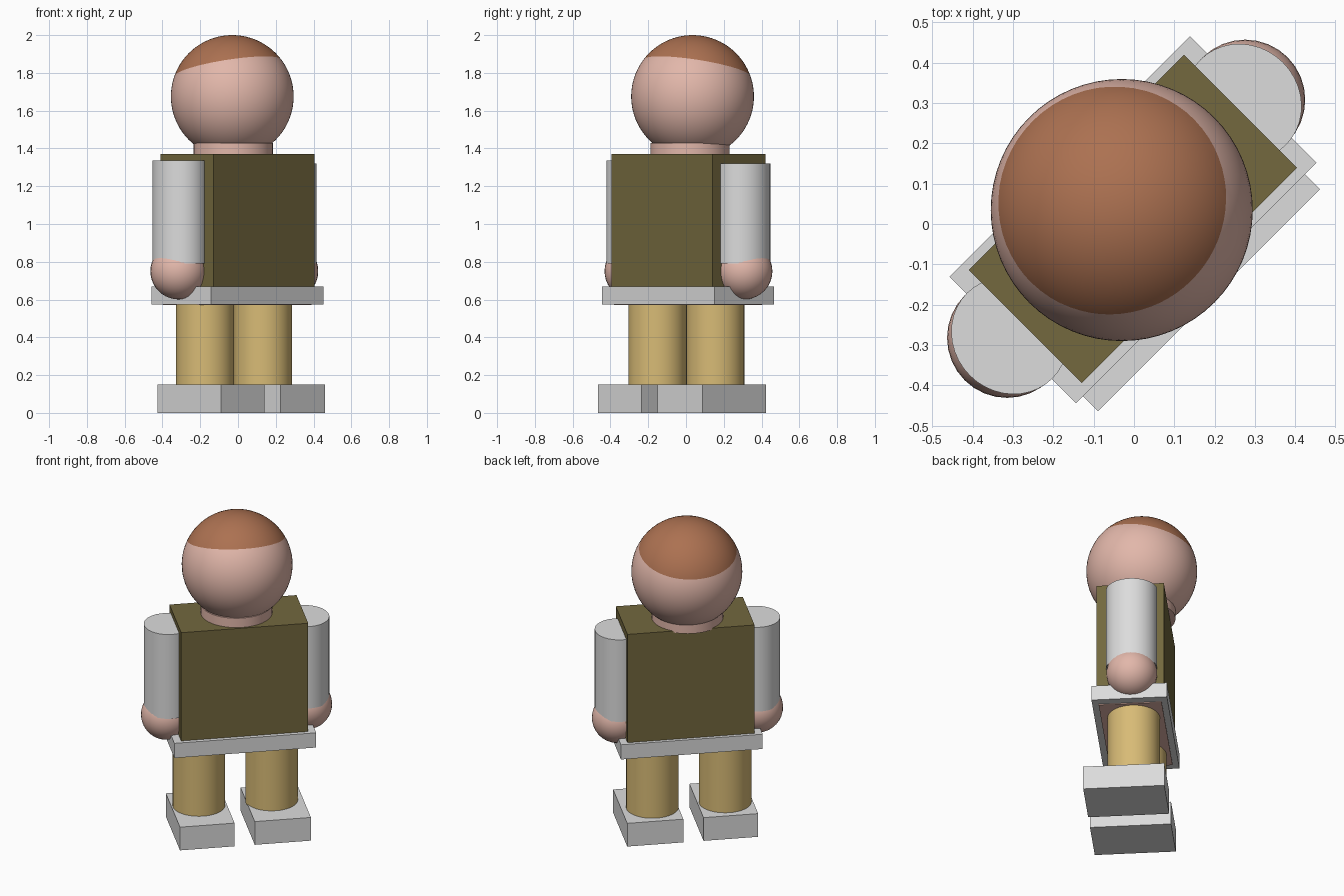
import bpy, bmesh, math
from mathutils import Matrix, Vector

if "Cube" in bpy.data.objects:
    bpy.data.objects.remove(bpy.data.objects["Cube"])

# The figure is built facing -y, then turned 45 degrees about z
TURN = Matrix.Rotation(math.radians(45), 4, 'Z')


def material(name, r, g, b):
    def lin(c):
        c /= 255
        return c / 12.92 if c <= 0.04045 else ((c + 0.055) / 1.055) ** 2.4
    m = bpy.data.materials.new(name)
    m.diffuse_color = (lin(r), lin(g), lin(b), 1)
    m.use_nodes = True
    m.node_tree.nodes["Principled BSDF"].inputs["Base Color"].default_value = m.diffuse_color
    return m


SKIN = material("skin", 226, 183, 170)
HAIR = material("brown hair", 172, 113, 81)
OLIVE = material("olive shirt", 115, 104, 62)
GREY = material("light grey", 220, 220, 220)
TAN = material("tan trousers", 216, 187, 118)


def finish(name, bm, mats, smooth=False):
    bm.transform(TURN)
    bmesh.ops.recalc_face_normals(bm, faces=bm.faces)
    me = bpy.data.meshes.new(name)
    bm.to_mesh(me)
    bm.free()
    ob = bpy.data.objects.new(name, me)
    bpy.context.collection.objects.link(ob)
    for m in mats:
        me.materials.append(m)
    if smooth:
        bpy.ops.object.select_all(action='DESELECT')
        ob.select_set(True)
        bpy.context.view_layer.objects.active = ob
        bpy.ops.object.shade_smooth_by_angle(angle=math.radians(40))
    return ob


def box(name, x, y, z, mat):
    bm = bmesh.new()
    size = [b - a for a, b in (x, y, z)]
    mid = [(a + b) / 2 for a, b in (x, y, z)]
    bmesh.ops.create_cube(bm, size=1,
                          matrix=Matrix.Translation(mid) @ Matrix.Diagonal((*size, 1)))
    return finish(name, bm, [mat])


def tube(name, x, y, z0, z1, rx, ry, mat, top=1.0, sides=40):
    bm = bmesh.new()
    m = Matrix.Translation((x, y, (z0 + z1) / 2)) @ Matrix.Diagonal((rx, ry, 1, 1))
    bmesh.ops.create_cone(bm, cap_ends=True, segments=sides, radius1=1, radius2=top,
                          depth=z1 - z0, matrix=m)
    return finish(name, bm, [mat], True)


def ball(bm, center, r, u=48, v=32):
    bmesh.ops.create_uvsphere(bm, u_segments=u, v_segments=v, radius=r,
                              matrix=Matrix.Translation(center))


# Torso, belt plate and the panel under it
box("torso", (-0.371, 0.385), (-0.187, 0.209), (0.665, 1.37), OLIVE)
box("belt", (-0.416, 0.428), (-0.213, 0.231), (0.575, 0.67), GREY)
box("hip_panel", (-0.365, 0.375), (-0.175, 0.195), (0.57, 0.577), SKIN)

# Legs and feet
for side, leg_x, foot_x in (("left", -0.230, (-0.392, -0.067)),
                            ("right", 0.203, (0.053, 0.387))):
    tube(side + "_leg", leg_x, 0.016, 0.14, 0.58, 0.154, 0.154, TAN)
    box(side + "_foot", foot_x, (-0.265, 0.212), (0, 0.15), GREY)

# Sleeves and hands
for side, x, top in (("left", -0.414, 1.335), ("right", 0.405, 1.32)):
    tube(side + "_sleeve", x, 0.022, 0.79, top, 0.14, 0.15, GREY)
    bm = bmesh.new()
    ball(bm, (x * 1.02, 0.023, 0.75), 0.149, 32, 20)
    finish(side + "_hand", bm, [SKIN], True)

# Neck
tube("neck", -0.003, 0.033, 1.36, 1.43, 0.21, 0.21, SKIN)

# Head, cut along a tilted hairline and coloured above it
bm = bmesh.new()
ball(bm, (0.003, 0.046, 1.675), 0.325, 64, 40)
line = Vector((0.003, 0.046, 1.675 + 0.158))
up = Vector((0, 0.222, 1)).normalized()
bmesh.ops.bisect_plane(bm, geom=bm.verts[:] + bm.edges[:] + bm.faces[:],
                       plane_co=line, plane_no=up, dist=1e-5)
for f in bm.faces:
    f.material_index = 1 if (f.calc_center_median() - line).dot(up) > 0 else 0
finish("head", bm, [SKIN, HAIR], True)
